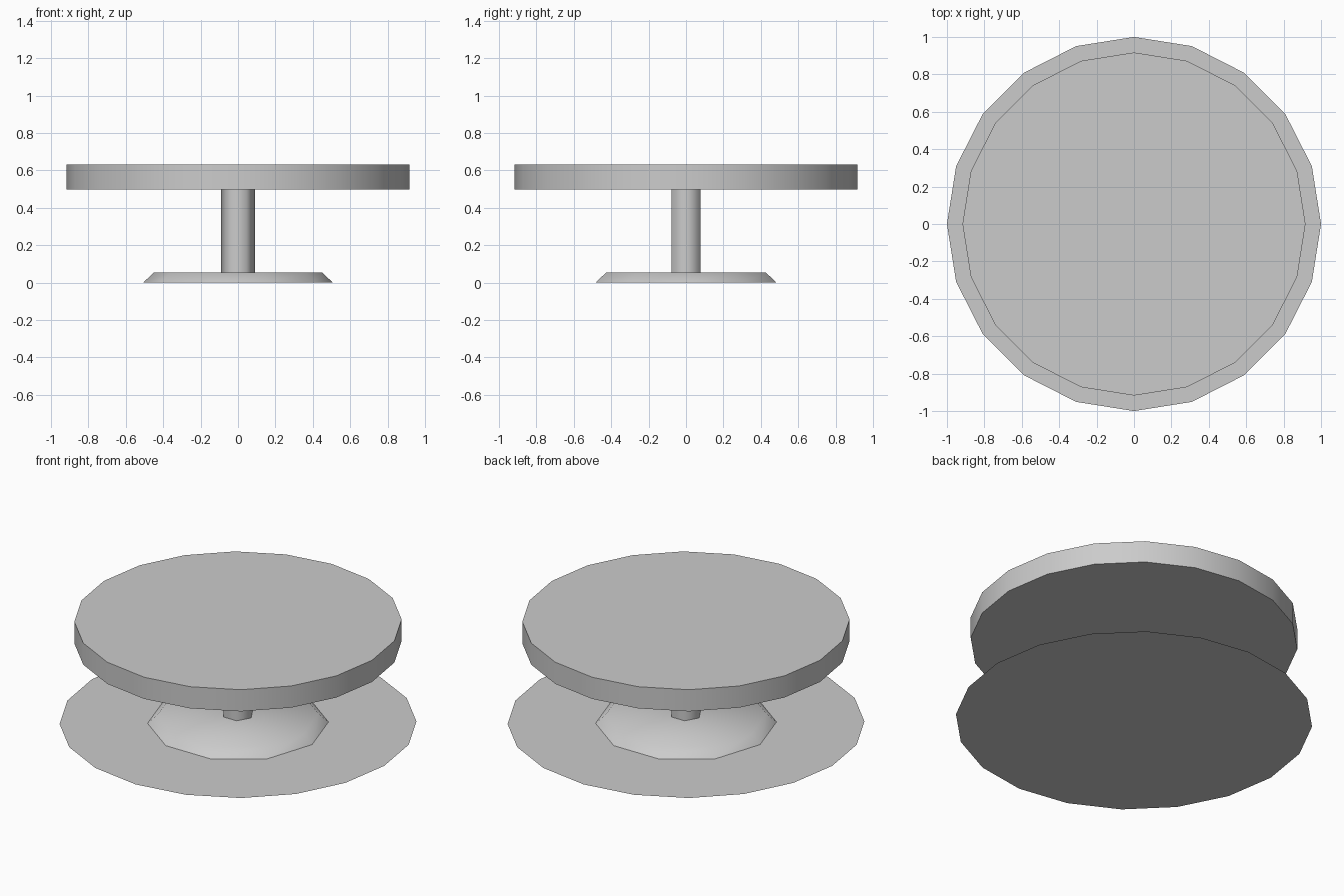
import bpy
import bmesh
import math

cube = bpy.data.objects.get("Cube")
if cube:
    bpy.data.objects.remove(cube, do_unlink=True)

GREY = (0.6, 0.6, 0.6, 1)
grey = bpy.data.materials.new("light_grey")
grey.use_nodes = True
grey.diffuse_color = GREY
grey.node_tree.nodes["Principled BSDF"].inputs["Base Color"].default_value = GREY


def lathe(name, sides, profile, cap_bottom=True):
    """Stack polygon rings from (radius, height) pairs and cap the ends."""
    bm = bmesh.new()
    rings = []
    for radius, z in profile:
        angles = [math.tau * i / sides for i in range(sides)]
        rings.append([bm.verts.new((radius * math.cos(a), radius * math.sin(a), z))
                      for a in angles])
    for low, high in zip(rings, rings[1:]):
        for i in range(sides):
            j = (i + 1) % sides
            bm.faces.new((low[i], low[j], high[j], high[i]))
    bm.faces.new(rings[-1])
    if cap_bottom and len(rings) > 1:
        bm.faces.new(rings[0][::-1])
    mesh = bpy.data.meshes.new(name)
    bm.to_mesh(mesh)
    bm.free()
    mesh.materials.append(grey)
    obj = bpy.data.objects.new(name, mesh)
    bpy.context.collection.objects.link(obj)
    # Smooth walls, sharp rims
    bpy.ops.object.select_all(action='DESELECT')
    obj.select_set(True)
    bpy.context.view_layer.objects.active = obj
    bpy.ops.object.shade_smooth_by_angle(angle=math.radians(65))
    return obj


# Flat sheet on the ground
lathe("floor_disc", 20, [(1.0, 0)])
# Foot with a sloping rim, open where it meets the floor disc
lathe("foot", 10, [(0.507, 0), (0.45, 0.053)], cap_bottom=False)
# Hexagonal column
lathe("column", 6, [(0.09, 0.053), (0.09, 0.497)])
# Thick round top
lathe("table_top", 20, [(0.917, 0.497), (0.917, 0.631)])
